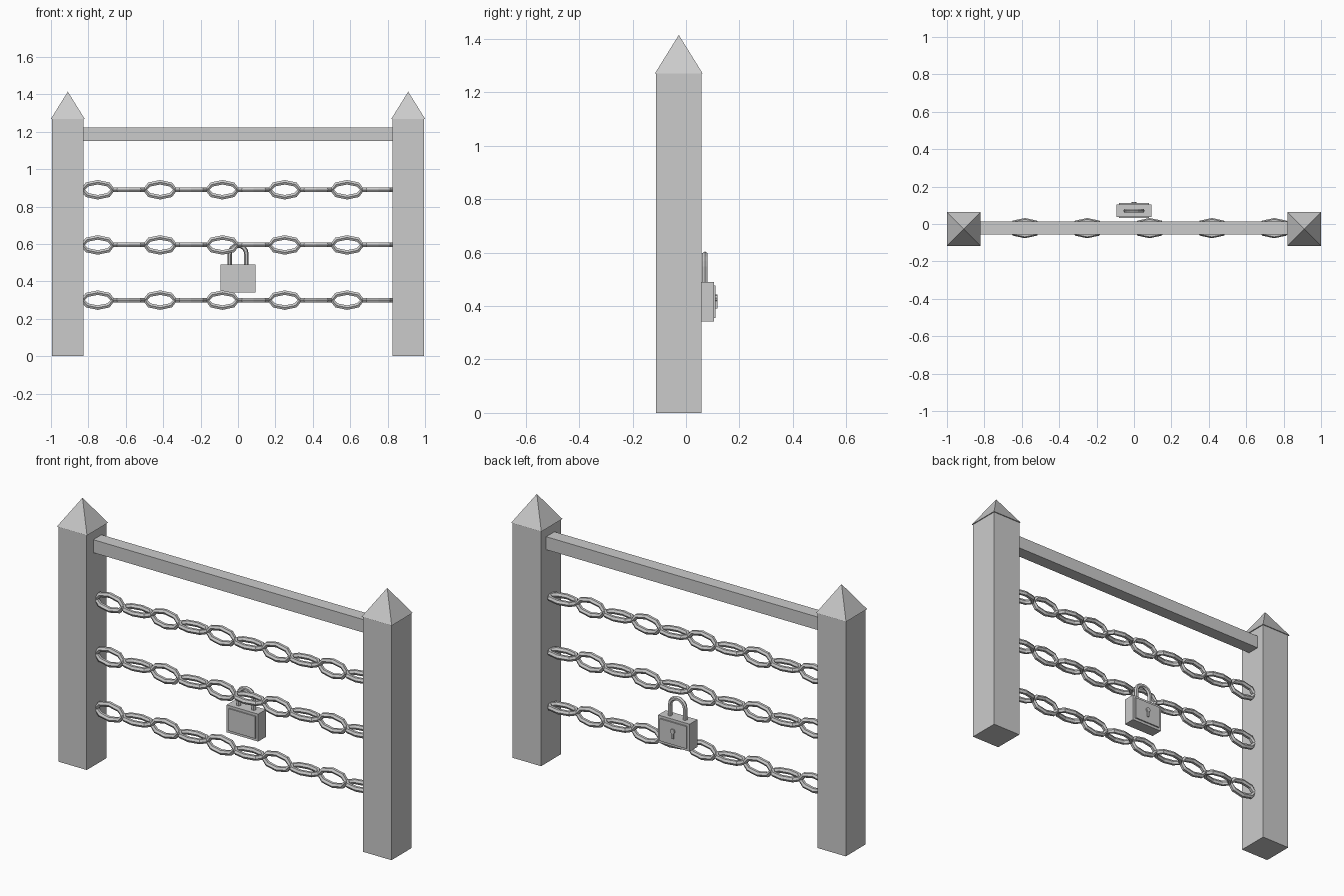
import bpy, math

if "Cube" in bpy.data.objects:
    bpy.data.objects.remove(bpy.data.objects["Cube"])

iron = bpy.data.materials.new("grey_iron")
iron.diffuse_color = (0.6, 0.6, 0.6, 1)
iron.use_nodes = True
iron.node_tree.nodes["Principled BSDF"].inputs["Base Color"].default_value = iron.diffuse_color


def box(name, lo, hi):
    bpy.ops.mesh.primitive_cube_add(size=1, location=[(a + b) / 2 for a, b in zip(lo, hi)])
    ob = bpy.context.object
    ob.name = name
    ob.scale = [b - a for a, b in zip(lo, hi)]
    bpy.ops.object.transform_apply(location=False, rotation=False, scale=True)
    ob.data.materials.append(iron)
    return ob


def tubes(name, paths, radius, cyclic):
    """Flat-faced six-sided tubes along the given paths, joined in one mesh."""
    cu = bpy.data.curves.new(name, 'CURVE')
    cu.dimensions = '3D'
    cu.bevel_depth = radius
    cu.bevel_resolution = 1
    cu.use_fill_caps = True
    for path in paths:
        sp = cu.splines.new('POLY')
        sp.points.add(len(path) - 1)
        for p, co in zip(sp.points, path):
            p.co = (*co, 1)
        sp.use_cyclic_u = cyclic
        sp.use_smooth = False
    cu.materials.append(iron)
    ob = bpy.data.objects.new(name, cu)
    bpy.context.collection.objects.link(ob)
    bpy.ops.object.select_all(action='DESELECT')
    ob.select_set(True)
    bpy.context.view_layer.objects.active = ob
    bpy.ops.object.convert(target='MESH')
    return bpy.context.object


# Posts with pyramid caps
YC = -0.027
for side, sx in (("left", -1), ("right", 1)):
    cx = sx * 0.91
    box(side + "_post", (cx - 0.085, YC - 0.085, 0), (cx + 0.085, YC + 0.085, 1.272))
    bpy.ops.mesh.primitive_cone_add(vertices=4, radius1=0.09 * math.sqrt(2), radius2=0,
                                    depth=0.145, location=(cx, YC, 1.342),
                                    rotation=(0, 0, math.pi / 4))
    cap = bpy.context.object
    cap.name = side + "_post_cap"
    cap.data.materials.append(iron)

# Top rail
box("top_rail", (-0.83, -0.056, 1.152), (0.83, 0.014, 1.222))

# Chains: links alternate upright and flat
for label, z in (("lower", 0.30), ("middle", 0.595), ("upper", 0.89)):
    links = []
    for i in range(10):
        x = -0.75 + i / 6
        ring = []
        for k in range(8):
            a = k * math.pi / 4
            u, v = 0.081 * math.cos(a), 0.04 * math.sin(a)
            ring.append((x + u, -0.022, z + v) if i % 2 == 0 else (x + u, -0.022 + v, z))
        links.append(ring)
    tubes(label + "_chain", links, 0.014, True)

# Padlock body with raised panels front and back
box("padlock_body", (-0.094, 0.038, 0.342), (0.094, 0.104, 0.49))
box("padlock_front_panel", (-0.08, 0.032, 0.356), (0.08, 0.04, 0.476))
box("padlock_back_panel", (-0.08, 0.102, 0.356), (0.08, 0.111, 0.476))

# Padlock shackle
R = 0.045
arc = [(R * math.cos(k * math.pi / 8), 0.071, 0.547 + R * math.sin(k * math.pi / 8))
       for k in range(9)]
tubes("padlock_shackle", [[(R, 0.071, 0.47)] + arc + [(-R, 0.071, 0.47)]], 0.012, False)

# Keyhole plate: round top over a narrow slot
bpy.ops.mesh.primitive_cylinder_add(vertices=8, radius=0.013, depth=0.009,
                                    location=(0, 0.1135, 0.43), rotation=(math.pi / 2, 0, 0))
key = bpy.context.object
key.name = "keyhole_round"
key.data.materials.append(iron)
box("keyhole_slot", (-0.005, 0.109, 0.39), (0.005, 0.118, 0.425))
